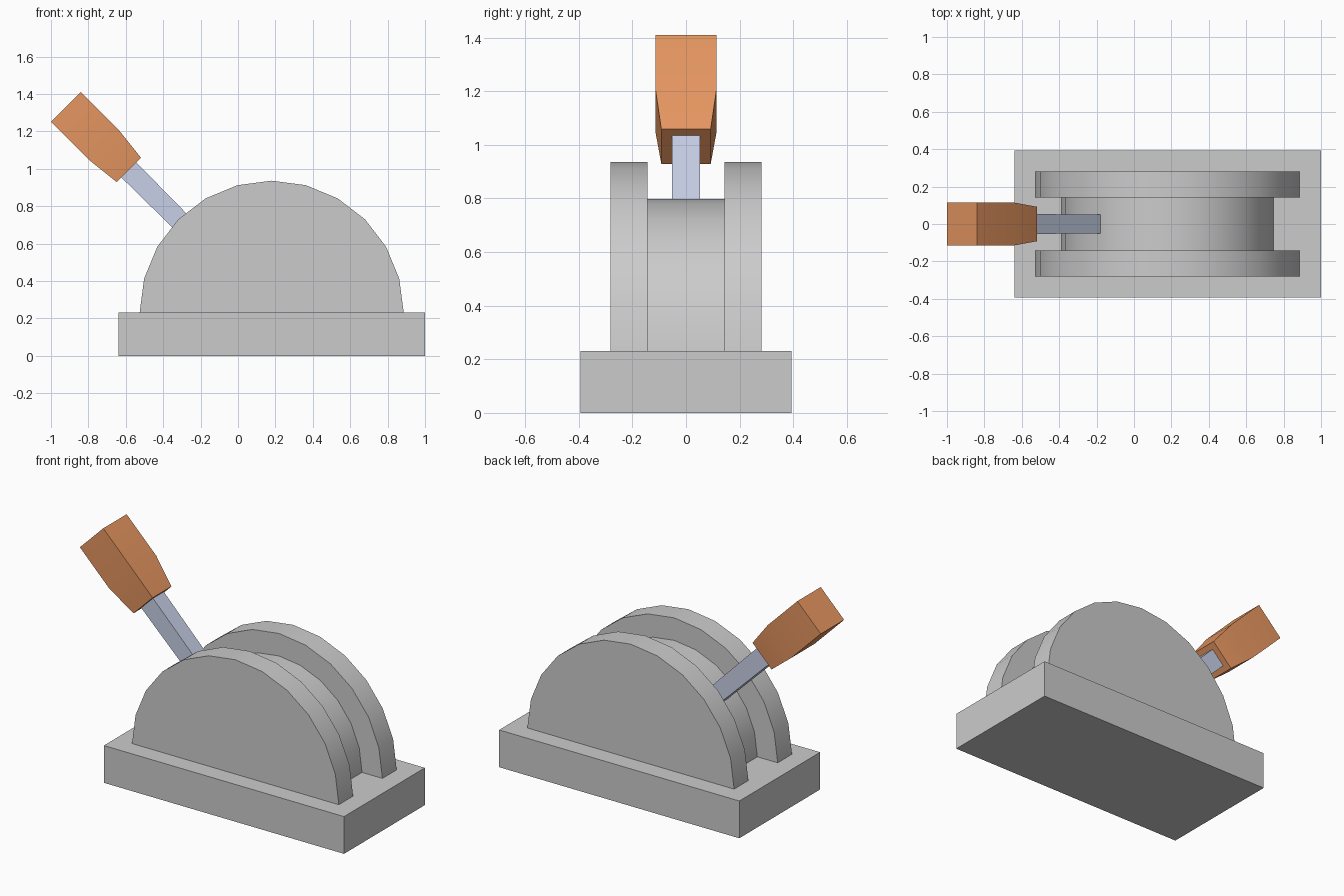
import bpy, bmesh, math
from mathutils import Matrix

if "Cube" in bpy.data.objects:
    bpy.data.objects.remove(bpy.data.objects["Cube"])

PIVOT = (0.18, 0.0, 0.23)   # centre of the half discs, lever axis passes through it


def finish(name, bm, material=None, smooth=False):
    bmesh.ops.recalc_face_normals(bm, faces=bm.faces[:])
    mesh = bpy.data.meshes.new(name)
    bm.to_mesh(mesh)
    bm.free()
    obj = bpy.data.objects.new(name, mesh)
    bpy.context.collection.objects.link(obj)
    if material:
        mesh.materials.append(material)
    if smooth:
        bpy.ops.object.select_all(action='DESELECT')
        obj.select_set(True)
        bpy.context.view_layer.objects.active = obj
        bpy.ops.object.shade_smooth_by_angle(angle=math.radians(30))
    return obj


def colour(name, rgb):
    mat = bpy.data.materials.new(name)
    mat.diffuse_color = (*rgb, 1.0)
    mat.use_nodes = True
    mat.node_tree.nodes["Principled BSDF"].inputs["Base Color"].default_value = mat.diffuse_color
    return mat


def half_disc(name, radius, y0, y1, steps=12):
    """Half circle standing on the base, extruded along y."""
    bm = bmesh.new()
    verts = []
    for i in range(steps + 1):
        a = math.pi * i / steps
        verts.append(bm.verts.new((PIVOT[0] + radius * math.cos(a), y0,
                                   PIVOT[2] + radius * math.sin(a))))
    face = bm.faces.new(verts)
    ext = bmesh.ops.extrude_face_region(bm, geom=[face])
    top = [v for v in ext['geom'] if isinstance(v, bmesh.types.BMVert)]
    bmesh.ops.translate(bm, verts=top, vec=(0, y1 - y0, 0))
    return finish(name, bm, smooth=True)


def lever_part(name, sections, material):
    """Square loft along the lever; sections are (distance, half thickness, half y)."""
    bm = bmesh.new()
    rings = [[bm.verts.new((sx * hx, sy * hy, s))
              for sx, sy in ((-1, -1), (1, -1), (1, 1), (-1, 1))]
             for s, hx, hy in sections]
    for a, b in zip(rings, rings[1:]):
        for i in range(4):
            j = (i + 1) % 4
            bm.faces.new((a[i], a[j], b[j], b[i]))
    bm.faces.new(rings[0])
    bm.faces.new(rings[-1])
    bm.transform(Matrix.Translation(PIVOT) @ Matrix.Rotation(math.radians(-45), 4, 'Y'))
    return finish(name, bm, material, smooth=True)


# base slab
bm = bmesh.new()
bmesh.ops.create_cube(bm, size=1.0)
bmesh.ops.scale(bm, verts=bm.verts[:], vec=(1.64, 0.788, 0.23))
bmesh.ops.translate(bm, verts=bm.verts[:], vec=(0.18, 0, 0.115))
finish("base", bm)

# outer cheeks and the smaller drum between them
half_disc("front_cheek", 0.706, -0.282, -0.143)
half_disc("back_cheek", 0.706, 0.143, 0.282)
half_disc("inner_drum", 0.567, -0.143, 0.143)

# lever shaft and grip
steel = colour("steel", (0.58, 0.63, 0.80))
orange = colour("orange", (0.80, 0.31, 0.12))
lever_part("lever_shaft", [(0.40, 0.050, 0.050), (1.10, 0.057, 0.053)], steel)
lever_part("lever_grip", [(1.08, 0.092, 0.092), (1.27, 0.113, 0.114),
                          (1.556, 0.113, 0.114)], orange)
